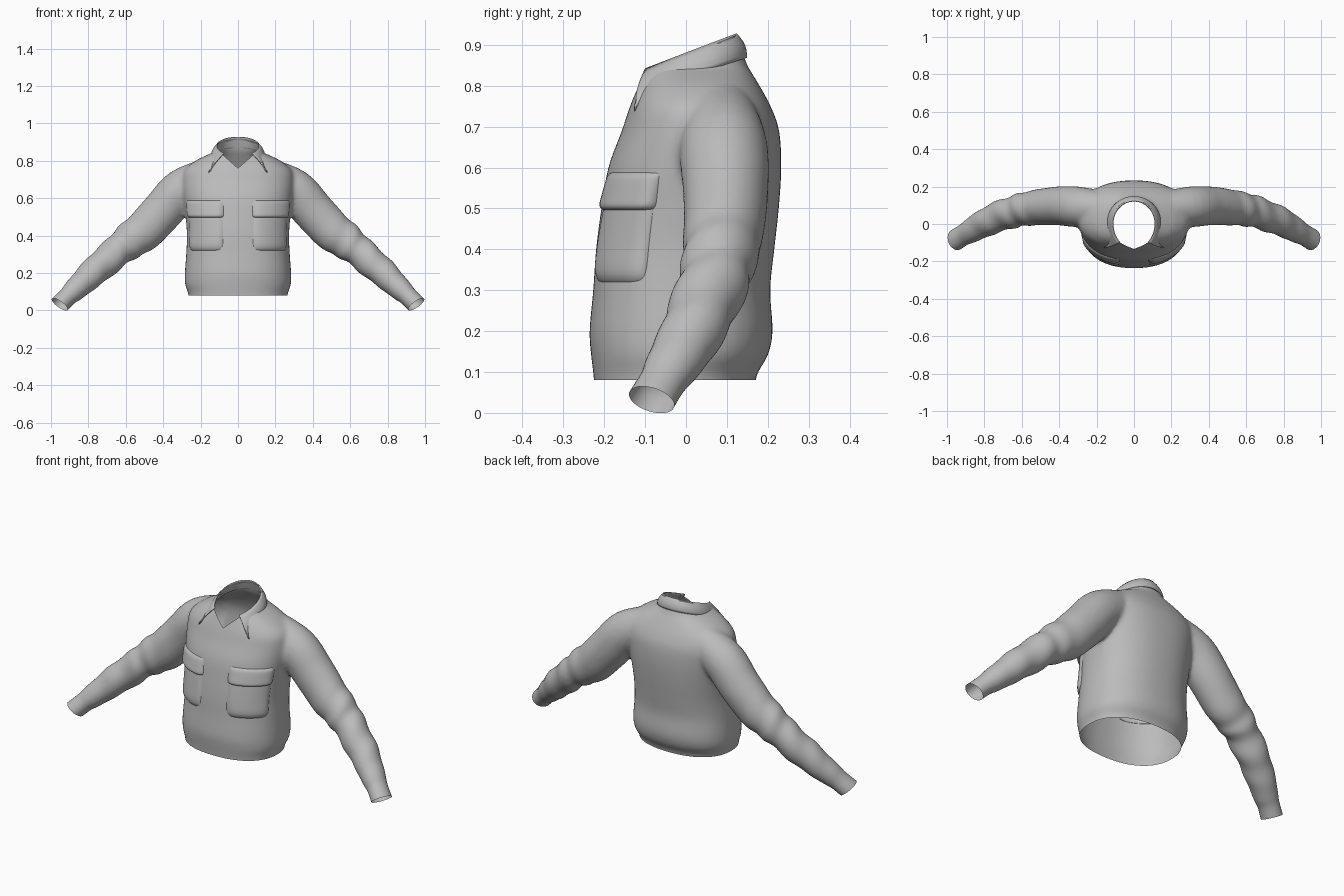
import bpy, bmesh, math
from mathutils import Vector

cube = bpy.data.objects.get("Cube")
if cube:
    bpy.data.objects.remove(cube)

cloth = bpy.data.materials.new("grey cloth")
cloth.use_nodes = True
cloth.diffuse_color = (0.5, 0.5, 0.5, 1)
cloth.node_tree.nodes["Principled BSDF"].inputs["Base Color"].default_value = (0.5, 0.5, 0.5, 1)


def make_object(name, bm):
    mesh = bpy.data.meshes.new(name)
    bmesh.ops.recalc_face_normals(bm, faces=bm.faces)
    bm.to_mesh(mesh)
    bm.free()
    mesh.materials.append(cloth)
    ob = bpy.data.objects.new(name, mesh)
    bpy.context.collection.objects.link(ob)
    return ob


def smooth(ob, angle=50):
    bpy.ops.object.select_all(action='DESELECT')
    ob.select_set(True)
    bpy.context.view_layer.objects.active = ob
    bpy.ops.object.shade_smooth_by_angle(angle=math.radians(angle))


def blend(table, t):
    """Catmull-Rom through rows of a table, t in row units."""
    last = len(table) - 1
    i = max(0, min(int(t), last - 1))
    f = t - i
    a, b, c, d = (table[max(0, min(last, i + k))] for k in (-1, 0, 1, 2))
    return [q + f * ((r - p) / 2 + f * (p - 2.5 * q + 2 * r - s / 2 + f * (1.5 * (q - r) + (s - p) / 2)))
            for p, q, r, s in zip(a, b, c, d)]


def loft(bm, rings, closed=True):
    """Skin rings of points; closed rings also get end caps."""
    rows = [[bm.verts.new(p) for p in ring] for ring in rings]
    n = len(rows[0])
    for r, s in zip(rows, rows[1:]):
        for j in range(n if closed else n - 1):
            k = (j + 1) % n
            bm.faces.new((r[j], r[k], s[k], s[j]))
    if closed:
        bm.faces.new(rows[0][::-1])
        bm.faces.new(rows[-1])


# Torso sections: height, half width, front y, back y
TORSO = [(.02, .262, -.222, .165), (.09, .266, -.226, .172), (.14, .283, -.232, .2),
         (.2, .284, -.236, .212), (.3, .277, -.227, .206), (.4, .273, -.22, .216),
         (.5, .28, -.207, .227), (.6, .293, -.19, .233), (.69, .3, -.157, .228),
         (.75, .287, -.137, .207), (.8, .228, -.117, .18), (.83, .168, -.106, .162),
         (.86, .12, -.1, .146), (.96, .1, -.096, .115)]


def torso_point(row, a, grow=0.0):
    """Point on a torso section; angle 0 faces front, positive toward +x."""
    z, w, yf, yb = row
    def power(v):
        return math.copysign(abs(v) ** .87, v)
    return Vector(((w + grow) * power(math.sin(a)),
                   (yf + yb) / 2 - ((yb - yf) / 2 + grow) * power(math.cos(a)), z))


def torso_at(z):
    for i in range(len(TORSO) - 1):
        if z <= TORSO[i + 1][0]:
            break
    return blend(TORSO, i + (z - TORSO[i][0]) / (TORSO[i + 1][0] - TORSO[i][0]))


# Sleeve sections: centre x, y, z, depth radius, height radius
SLEEVE = [(.16, .085, .715, .09, .10), (.3, .092, .645, .108, .112), (.4, .097, .535, .104, .112),
          (.5, .09, .428, .097, .108), (.58, .08, .37, .09, .098), (.65, .064, .312, .085, .084),
          (.75, .028, .225, .08, .08), (.83, -.012, .15, .072, .068), (.88, -.042, .103, .064, .06),
          (.91, -.058, .075, .058, .052), (.953, -.084, .032, .059, .052), (1.0, -.112, -.015, .059, .052)]


def sleeve_rings(side):
    rings, steps, n = [], 55, 32
    for i in range(steps + 1):
        t = i / steps * (len(SLEEVE) - 1)
        x, y, z, depth, height = blend(SLEEVE, t)
        ahead = Vector(blend(SLEEVE, min(t + .1, len(SLEEVE) - 1))[:3])
        behind = Vector(blend(SLEEVE, max(t - .1, 0))[:3])
        along = (ahead - behind).normalized()
        up = along.cross(Vector((0, 1, 0))).normalized()
        across = up.cross(along)
        folds = .006 * math.exp(-((t - 5) / 1.6) ** 2)
        ring = []
        for j in range(n):
            a = math.tau * j / n
            f = folds * math.sin(t * 5 + 2 * math.sin(a + side))
            p = Vector((x, y, z)) + across * (depth + f) * math.cos(a) + up * (height + f) * math.sin(a)
            ring.append((p.x * side, p.y, p.z))
        rings.append(ring)
    return rings


# Jacket shell: torso and sleeves fused into one skin
bm = bmesh.new()
steps = 60
loft(bm, [[torso_point(blend(TORSO, i / steps * (len(TORSO) - 1)), math.tau * j / 64) for j in range(64)]
          for i in range(steps + 1)])
for side in (1, -1):
    loft(bm, sleeve_rings(side))
shell = make_object("jacket_shell", bm)
fuse = shell.modifiers.new("fuse", 'REMESH')
fuse.mode, fuse.voxel_size = 'VOXEL', .011
relax = shell.modifiers.new("relax", 'SMOOTH')
relax.factor, relax.iterations = .5, 7
bpy.context.view_layer.objects.active = shell
for m in ("fuse", "relax"):
    bpy.ops.object.modifier_apply(modifier=m)

# Open the hem, cuffs, neck and front notch
bm = bmesh.new()
bm.from_mesh(shell.data)


def cut(co, no, keep_both=False, region=lambda c: True):
    faces = [f for f in bm.faces if region(f.calc_center_median())]
    geom = list({v for f in faces for v in f.verts}) + list({e for f in faces for e in f.edges}) + faces
    bmesh.ops.bisect_plane(bm, geom=geom, plane_co=co, plane_no=no, clear_outer=not keep_both)


cut((0, 0, .08), (0, 0, -1), region=lambda c: abs(c.x) < .4 and c.z < .2)
cut((0, -.1, .832), (0, -.38, .93), region=lambda c: abs(c.x) < .16 and c.z > .8)
for side in (1, -1):
    cut((.953 * side, -.084, .032), (.55 * side, -.28, -.78))
    cut((0, 0, .76), (-.66 * side, 0, .75), True, lambda c: c.y < -.03 and c.z > .74 and abs(c.x) < .15)
notch = [f for f in bm.faces if f.calc_center_median().y < -.03
         and f.calc_center_median().z - .76 > abs(f.calc_center_median().x) * .88]
bmesh.ops.delete(bm, geom=notch, context='FACES')
bm.to_mesh(shell.data)
bm.free()
smooth(shell)

# Collar: a folded band that drops to a point on each side of the notch
bm = bmesh.new()
rows = []
for k in range(7):
    drop, ring = k / 6, []
    for i in range(61):
        s = i / 30 - 1
        phi = math.radians(138) * s
        reach = .12 if math.cos(phi) > 0 else .135
        x, y = .112 * math.sin(phi), .002 + reach * math.cos(phi)
        rim = Vector((x, y, .84 + (y + .1) * .39))
        low = Vector((x * 1.27, .004 + (reach + .022) * math.cos(phi), rim.z - .058))
        tip = max(0, (abs(s) - .66) / .34) ** 1.3
        low = low.lerp(Vector((math.copysign(.157, s), -.126, .738)), tip)
        bulge = Vector((x, y, 0)).normalized() * .008 * math.sin(math.pi * drop)
        ring.append(rim.lerp(low, drop) + bulge)
    rows.append(ring)
loft(bm, rows, closed=False)
collar = make_object("collar", bm)
thick = collar.modifiers.new("thickness", 'SOLIDIFY')
thick.thickness, thick.offset = .006, 0
smooth(collar)


# Chest pockets: padded patches that follow the torso
def pad(name, side, z_low, z_high, a_low, a_high, height):
    bm = bmesh.new()
    n, rows = 20, []
    for i in range(n + 1):
        v = math.sin((i / n - .5) * math.pi)
        row = []
        for j in range(n + 1):
            u = math.sin((j / n - .5) * math.pi)
            pinch = 1 - .07 * max(0, -v) ** 6
            z = (z_low + z_high) / 2 + (z_high - z_low) / 2 * v * (1 - .07 * abs(u) ** 6 * (v < 0))
            a = (a_low + a_high) / 2 + (a_high - a_low) / 2 * u * pinch
            grow = height * (1 - abs(u) ** 10) * (1 - abs(v) ** 8) * (1 - .35 * v) - .006
            row.append(torso_point(torso_at(z), side * math.radians(a), grow))
        rows.append(row)
    loft(bm, rows, closed=False)
    ob = make_object(name, bm)
    if sum(f.normal.y for f in ob.data.polygons) > 0:
        ob.data.flip_normals()
    smooth(ob, 60)


for side, label in ((1, "left"), (-1, "right")):
    pad(label + "_pocket", side, .315, .57, 13, 70, .015)
    pad(label + "_pocket_flap", side, .492, .59, 12, 71, .021)
